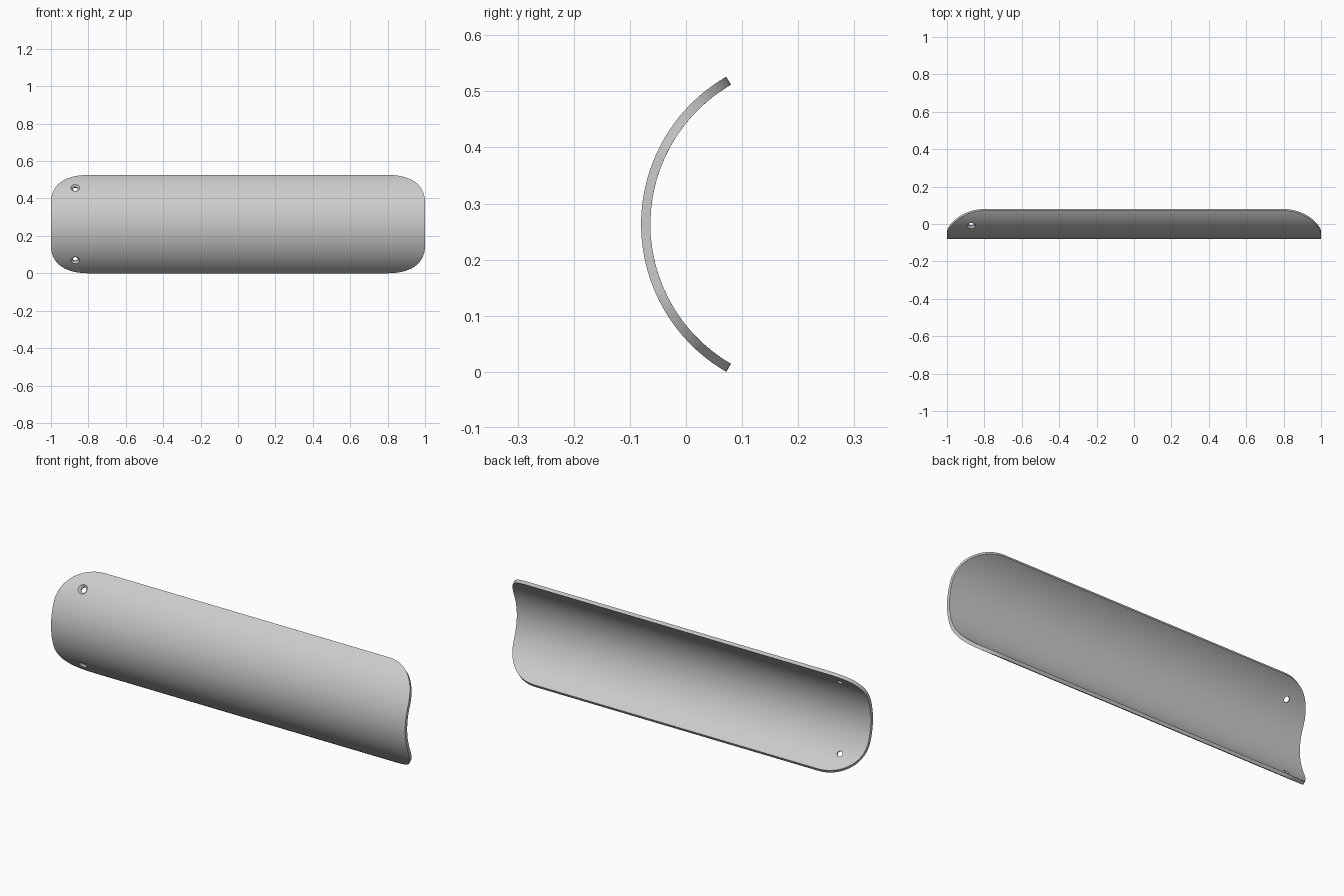
import bpy, bmesh, math
from mathutils import Matrix, Vector

cube = bpy.data.objects.get("Cube")
if cube:
    bpy.data.objects.remove(cube, do_unlink=True)

R_OUT, R_IN = 0.3036, 0.287      # shell radii
HALF = math.radians(60)          # half of the arc
CORNER = 0.2                     # corner radius on the unrolled sheet
AXIS = Vector((0, 0.2236, 0.263))
SEGS = 64


def make_object(name, bm):
    bmesh.ops.recalc_face_normals(bm, faces=bm.faces)
    mesh = bpy.data.meshes.new(name)
    bm.to_mesh(mesh)
    bm.free()
    obj = bpy.data.objects.new(name, mesh)
    bpy.context.collection.objects.link(obj)
    return obj


def radial(angle):
    return Vector((0, -math.cos(angle), math.sin(angle)))


def half_angle(x):
    # Arc half angle at x, narrowing around the rounded corners
    over = max(0, abs(x) - (1 - CORNER))
    drop = CORNER - math.sqrt(max(0, CORNER ** 2 - over ** 2))
    return HALF - drop / R_OUT


# Curved shell: inner and outer skins joined around the rim
steps = 24
corner = [1 - CORNER + CORNER * math.sin(math.pi / 2 * i / steps) for i in range(steps + 1)]
flat = [i * 0.1 for i in range(-7, 8)]
stations = [-x for x in reversed(corner)] + flat + corner
bm = bmesh.new()
skins = []
for radius in (R_OUT, R_IN):
    skins.append([[bm.verts.new(AXIS + Vector((x, 0, 0)) + radius * radial(half_angle(x) * (2 * j / SEGS - 1)))
                   for j in range(SEGS + 1)] for x in stations])
for g in skins:
    for a, b in zip(g, g[1:]):
        for j in range(SEGS):
            bm.faces.new((a[j], a[j + 1], b[j + 1], b[j]))


def rim(g):
    return (g[0] + [row[-1] for row in g[1:-1]] + g[-1][::-1]
            + [row[0] for row in g[-2:0:-1]])


outer, inner = rim(skins[0]), rim(skins[1])
for i in range(len(outer)):
    bm.faces.new((outer[i - 1], outer[i], inner[i], inner[i - 1]))
shell = make_object("curved_shell", bm)


# Countersunk screw holes near the right end
def hole_cutter(name, angle):
    bm = bmesh.new()
    profile = [(0.014, -0.04), (0.014, -0.01), (0.034, 0.01)]
    turn = radial(angle).to_track_quat('Z', 'Y').to_matrix().to_4x4()
    place = Matrix.Translation(AXIS + Vector((-0.87, 0, 0)) + R_OUT * radial(angle)) @ turn
    rings = [[bm.verts.new(place @ Vector((r * math.cos(t), r * math.sin(t), h)))
              for t in (math.tau * k / 32 for k in range(32))] for r, h in profile]
    for a, b in zip(rings, rings[1:]):
        for k in range(32):
            bm.faces.new((a[k - 1], a[k], b[k], b[k - 1]))
    bm.faces.new(rings[0])
    bm.faces.new(rings[-1])
    return make_object(name, bm)


bpy.ops.object.select_all(action='DESELECT')
shell.select_set(True)
bpy.context.view_layer.objects.active = shell
for name, side in (("upper_hole_cutter", 1), ("lower_hole_cutter", -1)):
    cutter = hole_cutter(name, side * math.radians(39.7))
    mod = shell.modifiers.new(name, 'BOOLEAN')
    mod.operation = 'DIFFERENCE'
    mod.solver = 'EXACT'
    mod.object = cutter
    bpy.ops.object.modifier_apply(modifier=mod.name)
    bpy.data.objects.remove(cutter, do_unlink=True)
bpy.ops.object.shade_smooth_by_angle(angle=math.radians(30))

# Plain grey finish
grey = bpy.data.materials.new("light_grey")
grey.use_nodes = True
colour = (0.6, 0.6, 0.6, 1)
grey.diffuse_color = colour
grey.node_tree.nodes["Principled BSDF"].inputs["Base Color"].default_value = colour
shell.data.materials.clear()
shell.data.materials.append(grey)
